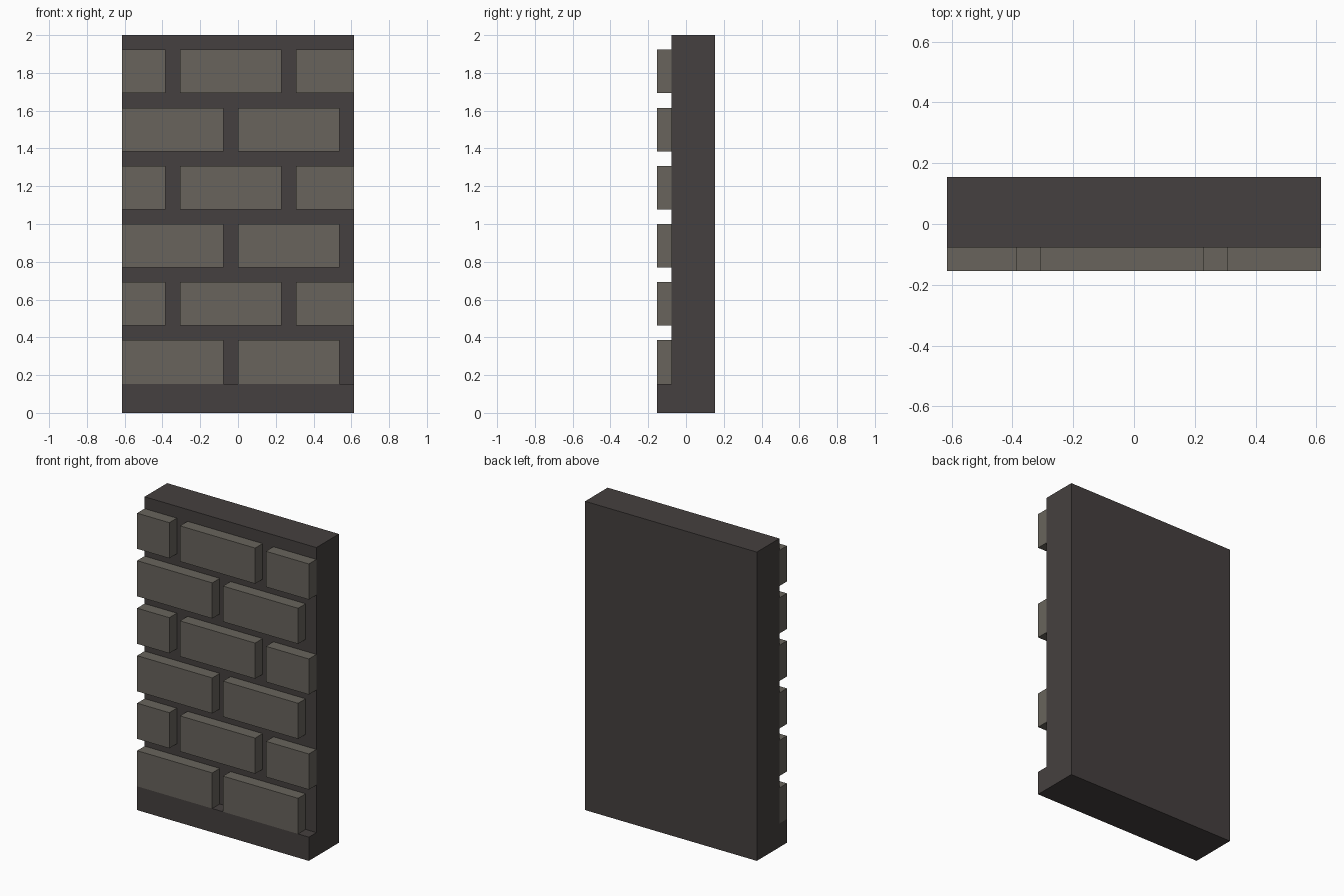
import bpy, bmesh
from mathutils import Matrix, Vector

cube = bpy.data.objects.get("Cube")
if cube:
    bpy.data.objects.remove(cube, do_unlink=True)

U = 1 / 13  # grid unit: the wall is 16 x 4 x 26 units


def material(name, rgb):
    m = bpy.data.materials.new(name)
    m.use_nodes = True
    bsdf = m.node_tree.nodes["Principled BSDF"]
    m.diffuse_color = bsdf.inputs["Base Color"].default_value = (*rgb, 1)
    bsdf.inputs["Roughness"].default_value = 0.9
    return m


mortar = material("dark mortar", (0.060, 0.051, 0.050))
stone = material("warm grey brick", (0.138, 0.127, 0.107))


def add_object(name, bm, mat):
    bmesh.ops.recalc_face_normals(bm, faces=bm.faces)
    mesh = bpy.data.meshes.new(name)
    bm.to_mesh(mesh)
    bm.free()
    mesh.materials.append(mat)
    obj = bpy.data.objects.new(name, mesh)
    bpy.context.collection.objects.link(obj)
    return obj


# Backing slab with a projecting foot: L-shaped side profile (y, z) pulled along x
profile = [(-2, 0), (2, 0), (2, 26), (-1, 26), (-1, 2), (-2, 2)]
bm = bmesh.new()
side = bm.faces.new([bm.verts.new((-8 * U, y * U, z * U)) for y, z in profile])
pulled = bmesh.ops.extrude_face_region(bm, geom=[side], use_keep_orig=True)
bmesh.ops.translate(bm, vec=(16 * U, 0, 0),
                    verts=[v for v in pulled["geom"] if isinstance(v, bmesh.types.BMVert)])
add_object("wall_slab", bm, mortar)

# Brick courses in running bond, as (left, right) spans
long_course = [(-8, -1), (0, 7)]
cut_course = [(-8, -5), (-4, 3), (4, 8)]
for row in range(6):
    for i, (x0, x1) in enumerate(cut_course if row % 2 else long_course):
        bm = bmesh.new()
        centre = Vector(((x0 + x1) / 2, -1.5, 3.5 + 4 * row)) * U
        size = Vector((x1 - x0, 1, 3)) * U
        bmesh.ops.create_cube(bm, size=1, matrix=Matrix.LocRotScale(centre, None, size))
        add_object(f"brick_row{row + 1}_{i + 1}", bm, stone)
